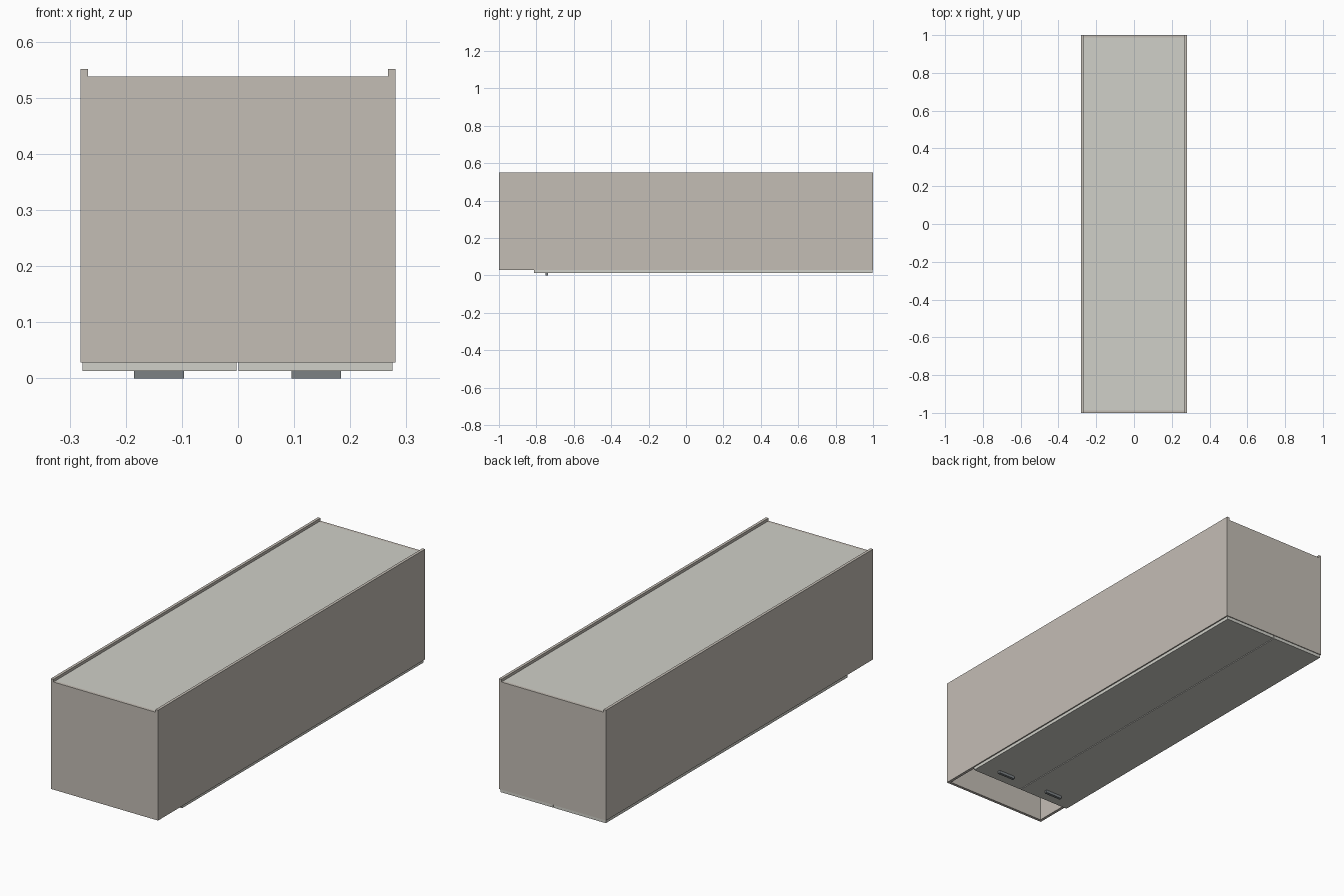
import bpy

if "Cube" in bpy.data.objects:
    bpy.data.objects.remove(bpy.data.objects["Cube"])


def material(name, rgb):
    m = bpy.data.materials.new(name)
    m.diffuse_color = (*rgb, 1)
    m.use_nodes = True
    m.node_tree.nodes["Principled BSDF"].inputs["Base Color"].default_value = m.diffuse_color
    return m


BODY = material("warm_grey", (0.55, 0.51, 0.46))
PANEL = material("pale_grey", (0.63, 0.63, 0.58))
METAL = material("dark_metal", (0.20, 0.22, 0.23))


def box(name, x, y, z, mat):
    """Box from (min, max) ranges on each axis."""
    bpy.ops.mesh.primitive_cube_add(size=1, location=[sum(r) / 2 for r in (x, y, z)])
    ob = bpy.context.object
    ob.name = name
    ob.scale = [r[1] - r[0] for r in (x, y, z)]
    bpy.ops.object.transform_apply(location=False, rotation=False, scale=True)
    ob.data.materials.append(mat)
    return ob


W, T = 0.281, 0.0135          # half width, board thickness
Z0, Z1, ZB = 0.028, 0.551, 0.538  # carcass opening, side edge, back panel face
IN = W - T

# Cabinet lying on its back: sides, ends, recessed back panel
for s, side in ((-1, "left"), (1, "right")):
    box(f"{side}_side", sorted((s * IN, s * W)), (-1, 1), (Z0, Z1), BODY)
box("top_end", (-IN, IN), (-1, -1 + T), (Z0, ZB), BODY)
box("bottom_end", (-IN, IN), (1 - T, 1), (Z0, ZB), BODY)
box("back_panel", (-IN, IN), (-1 + T, 1 - T), (ZB - 0.006, ZB), PANEL)

# Shelf closing off the open niche above the doors
box("niche_shelf", (-IN, IN), (-0.808, -0.808 + T), (Z0, ZB - 0.006), BODY)

# Doors with bar handles
for side, x, hx in (("left", (-0.277, -0.003), (-0.185, -0.096)),
                    ("right", (0.001, 0.275), (0.095, 0.184))):
    box(f"{side}_door", x, (-0.812, 0.996), (0.013, Z0), PANEL)
    handle = box(f"{side}_handle", hx, (-0.751, -0.738), (0, 0.013), METAL)
